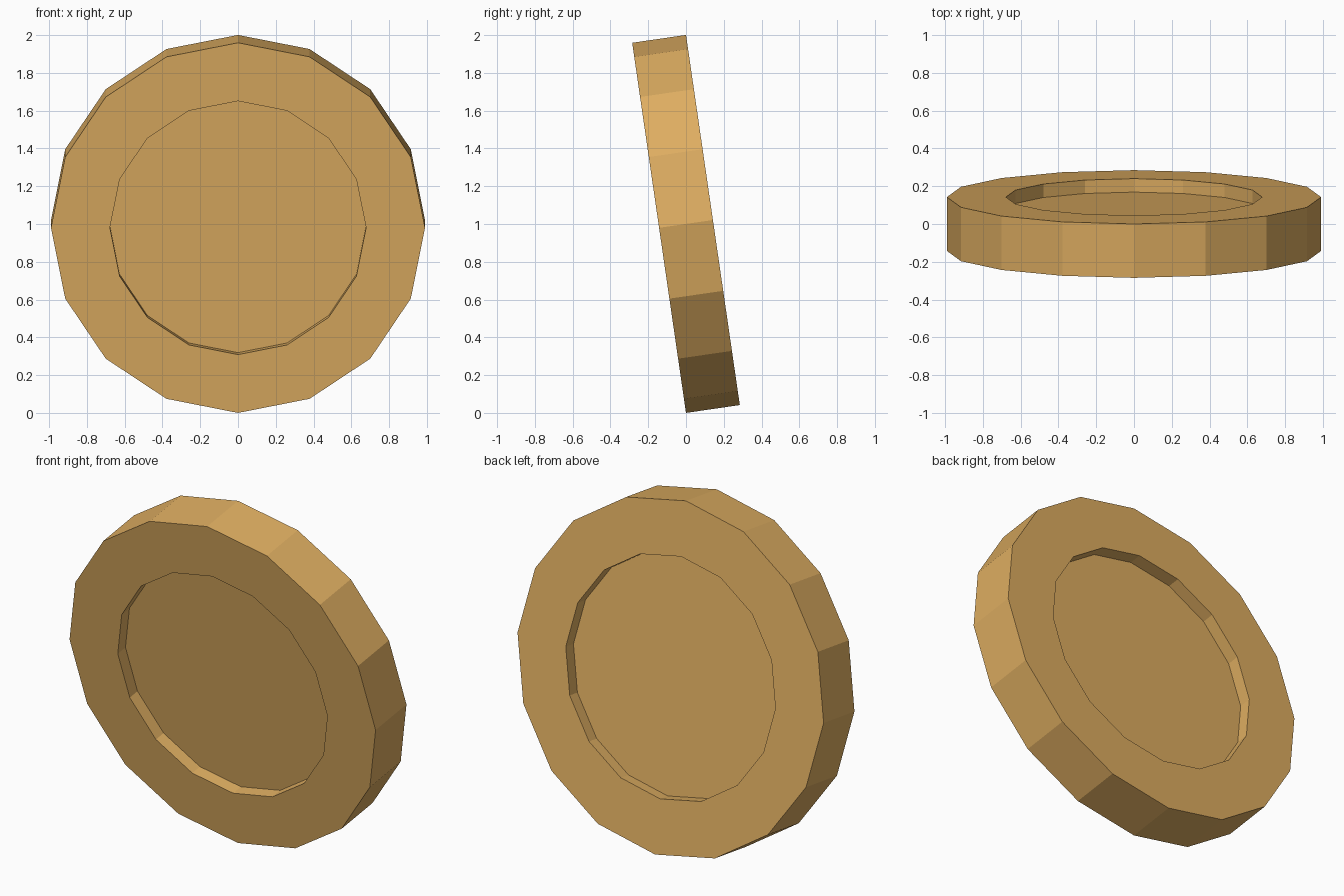
import bpy, bmesh, math
from mathutils import Matrix

if "Cube" in bpy.data.objects:
    bpy.data.objects.remove(bpy.data.objects["Cube"])

SIDES, RADIUS, THICK = 16, 0.99, 0.288
RIM_INNER, RECESS = 0.672, 0.072
TILT = math.radians(8.27)

# Round disc, low-poly
bm = bmesh.new()
bmesh.ops.create_cone(bm, cap_ends=True, segments=SIDES, radius1=RADIUS,
                      radius2=RADIUS, depth=THICK)

# Sunken panel in both faces, leaving a raised rim
caps = [f for f in bm.faces if len(f.verts) == SIDES]
inset = (RADIUS - RIM_INNER) * math.cos(math.pi / SIDES)
bmesh.ops.inset_individual(bm, faces=caps, thickness=inset)
panels = bmesh.ops.extrude_discrete_faces(bm, faces=caps)["faces"]
for f in panels:
    side = math.copysign(1, f.calc_center_median().z)
    for v in f.verts:
        v.co.z -= side * RECESS
bmesh.ops.recalc_face_normals(bm, faces=bm.faces)

# Stand on edge, leaning forward
bm.transform(Matrix.Rotation(TILT + math.pi / 2, 4, 'X'))
low = min(v.co.z for v in bm.verts)
bm.transform(Matrix.Translation((0, 0, -low)))

mesh = bpy.data.meshes.new("coin")
bm.to_mesh(mesh)
bm.free()
coin = bpy.data.objects.new("coin", mesh)
bpy.context.collection.objects.link(coin)

# Gold colour
gold = bpy.data.materials.new("gold")
gold.diffuse_color = (0.73, 0.42, 0.12, 1)
gold.use_nodes = True
gold.node_tree.nodes["Principled BSDF"].inputs["Base Color"].default_value = gold.diffuse_color
mesh.materials.append(gold)
